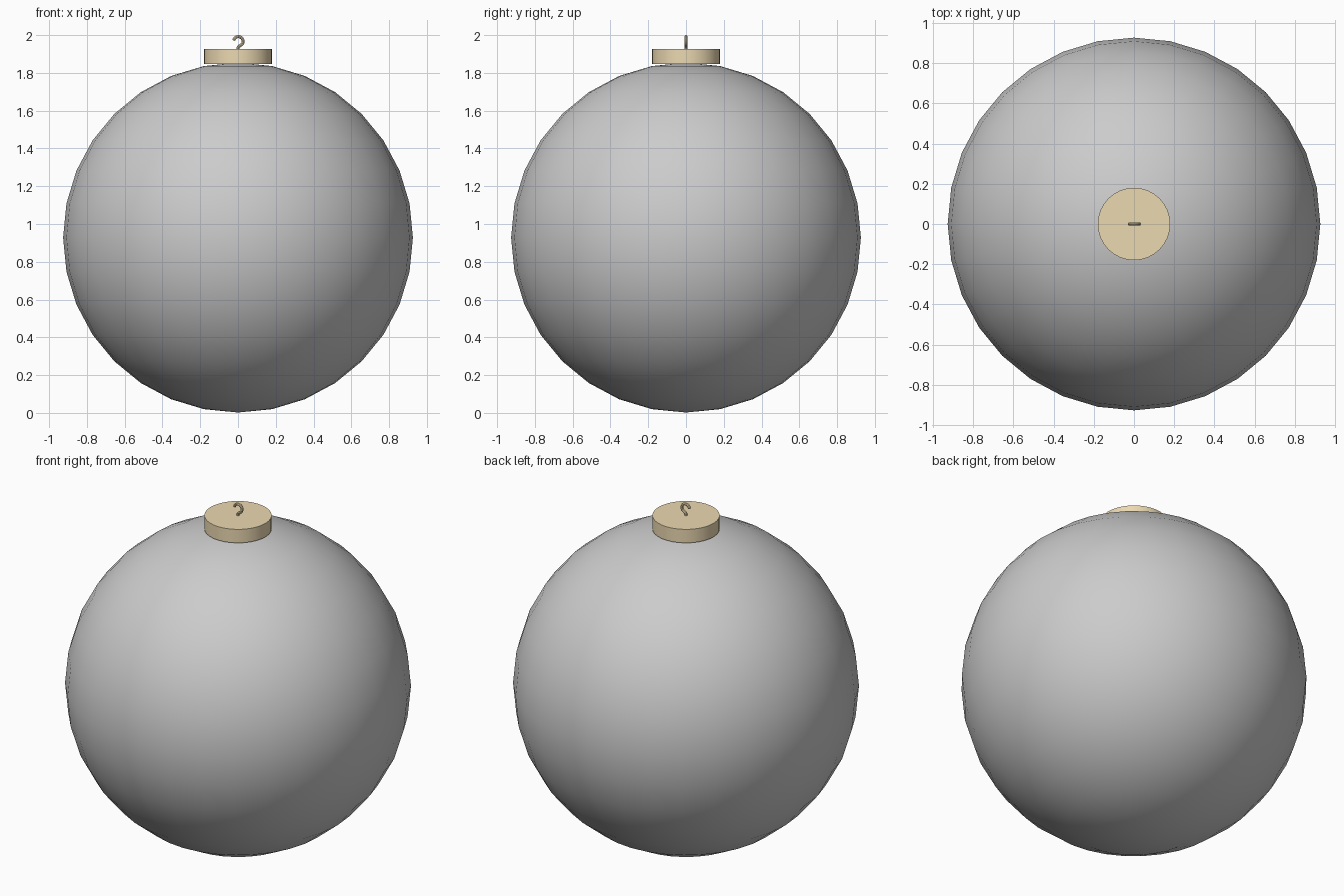
import bpy
import math

if "Cube" in bpy.data.objects:
    bpy.data.objects.remove(bpy.data.objects["Cube"])

R = 0.926          # ball radius


def smooth(obj, name, mat=None):
    obj.name = name
    if mat:
        obj.data.materials.append(mat)
    bpy.ops.object.select_all(action='DESELECT')
    obj.select_set(True)
    bpy.context.view_layer.objects.active = obj
    bpy.ops.object.shade_smooth_by_angle(angle=math.radians(35))


gold = bpy.data.materials.new("gold")
gold.diffuse_color = (0.83, 0.69, 0.44, 1)
gold.use_nodes = True
gold.node_tree.nodes["Principled BSDF"].inputs["Base Color"].default_value = gold.diffuse_color

# Glass ball
bpy.ops.mesh.primitive_uv_sphere_add(segments=32, ring_count=16, radius=R,
                                     location=(0, 0, R + 0.002))
smooth(bpy.context.object, "ball")

# Metal cap
bpy.ops.mesh.primitive_cylinder_add(vertices=32, radius=0.18, depth=0.08,
                                    location=(0, 0, 1.886))
smooth(bpy.context.object, "cap", gold)

# Wire hook: stem rising from the cap, then an open loop
cx, cz, r = 0.002, 1.967, 0.025
path = [(0, 1.915), (0, 1.932), (0.003, 1.939), (0.012, 1.945)]
path += [(cx + r * math.cos(math.radians(a)), cz + r * math.sin(math.radians(a)))
         for a in range(-40, 171, 15)]
curve = bpy.data.curves.new("hook", 'CURVE')
curve.dimensions = '3D'
curve.bevel_depth = 0.008
curve.bevel_resolution = 2
curve.use_fill_caps = True
spline = curve.splines.new('POLY')
spline.points.add(len(path) - 1)
for p, (x, z) in zip(spline.points, path):
    p.co = (x, 0, z, 1)
hook = bpy.data.objects.new("hook", curve)
bpy.context.collection.objects.link(hook)
bpy.ops.object.select_all(action='DESELECT')
hook.select_set(True)
bpy.context.view_layer.objects.active = hook
bpy.ops.object.convert(target='MESH')
smooth(bpy.context.object, "hook", gold)
